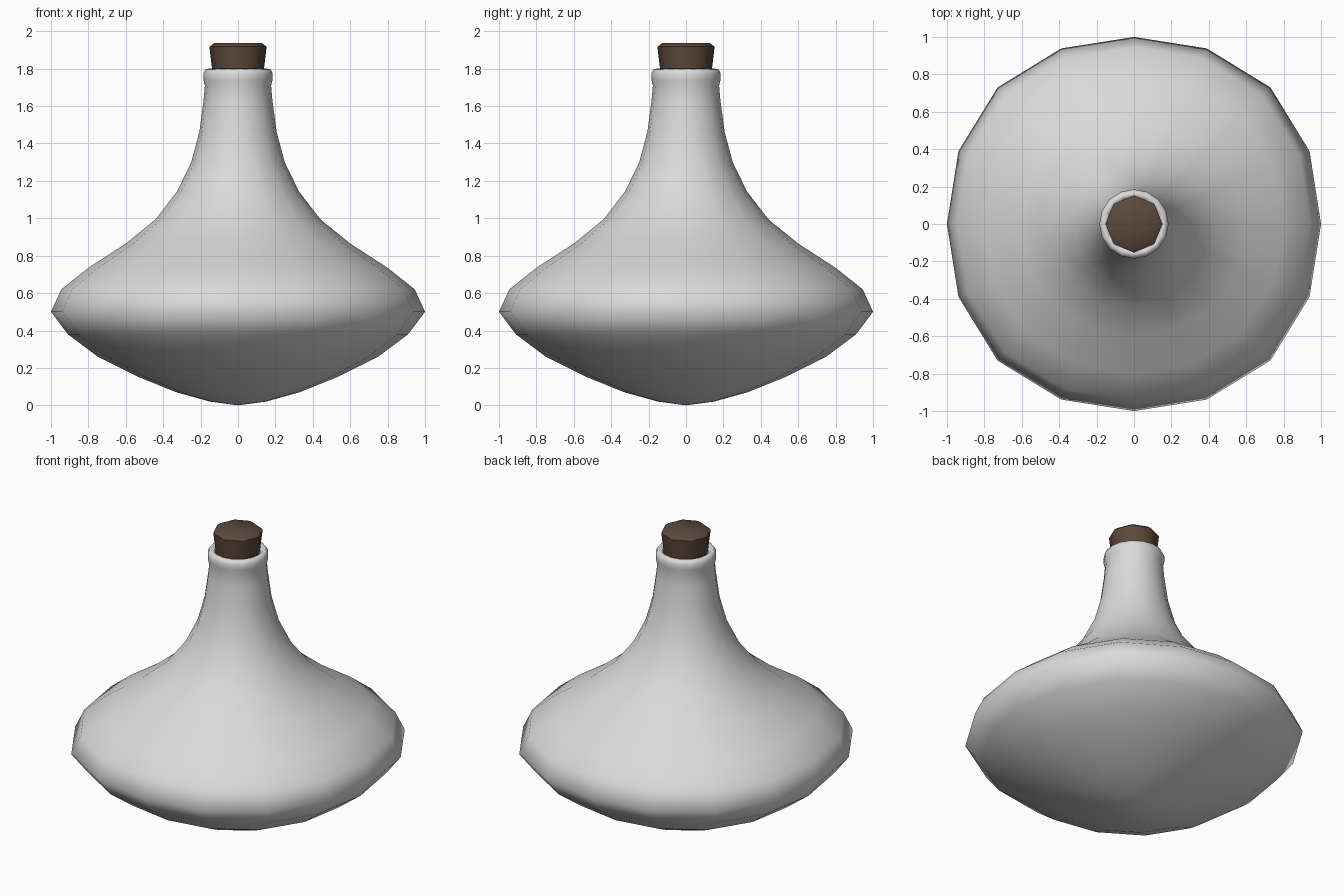
import bpy
import bmesh
from math import cos, sin, tau, radians

cube = bpy.data.objects.get("Cube")
if cube:
    bpy.data.objects.remove(cube, do_unlink=True)


def material(name, colour):
    mat = bpy.data.materials.new(name)
    mat.use_nodes = True
    mat.diffuse_color = colour
    mat.node_tree.nodes["Principled BSDF"].inputs["Base Color"].default_value = colour
    return mat


def lathe(name, profile, sides, mat, squareness, smooth_angle):
    """Revolve (radius, height) points; squareness swells the diagonals of wide rings."""
    bm = bmesh.new()
    rings = []
    for r, z in profile:
        if r == 0:
            rings.append([bm.verts.new((0, 0, z))] * sides)
            continue
        ring = []
        for i in range(sides):
            a = tau * i / sides
            rr = r * (1 + squareness * r * (1 - cos(4 * a)))
            ring.append(bm.verts.new((rr * cos(a), rr * sin(a), z)))
        rings.append(ring)
    for low, high in zip(rings, rings[1:]):
        for i in range(sides):
            j = (i + 1) % sides
            corners = dict.fromkeys((low[i], low[j], high[j], high[i]))
            bm.faces.new(list(corners))
    bmesh.ops.recalc_face_normals(bm, faces=bm.faces)
    mesh = bpy.data.meshes.new(name)
    bm.to_mesh(mesh)
    bm.free()
    mesh.materials.append(mat)
    obj = bpy.data.objects.new(name, mesh)
    bpy.context.collection.objects.link(obj)
    bpy.ops.object.select_all(action="DESELECT")
    obj.select_set(True)
    bpy.context.view_layer.objects.active = obj
    bpy.ops.object.shade_smooth_by_angle(angle=radians(smooth_angle))
    return obj


grey = material("pale grey glaze", (0.7, 0.7, 0.7, 1))
brown = material("brown cork", (0.11, 0.065, 0.045, 1))

# Bottle: shallow bowl, sloping shoulder, slim neck, rounded lip and inner throat
bottle_profile = [
    (0, 0), (0.15, 0.02), (0.33, 0.07), (0.54, 0.155), (0.75, 0.26),
    (0.91, 0.38), (1, 0.5), (0.945, 0.62), (0.8, 0.735), (0.6, 0.865),
    (0.44, 0.995), (0.325, 1.145), (0.25, 1.3), (0.207, 1.46), (0.184, 1.63),
    (0.177, 1.71), (0.185, 1.74), (0.185, 1.775), (0.175, 1.795),
    (0.155, 1.8), (0.14, 1.785), (0.13, 1.74), (0.13, 1.66),
]
lathe("bottle", bottle_profile, 16, grey, 0.016, 80)

# Stopper: tapered octagonal plug with a bevelled top
stopper_profile = [(0, 1.68), (0.125, 1.68), (0.153, 1.918), (0.125, 1.938), (0, 1.938)]
lathe("stopper", stopper_profile, 8, brown, 0, 50)
